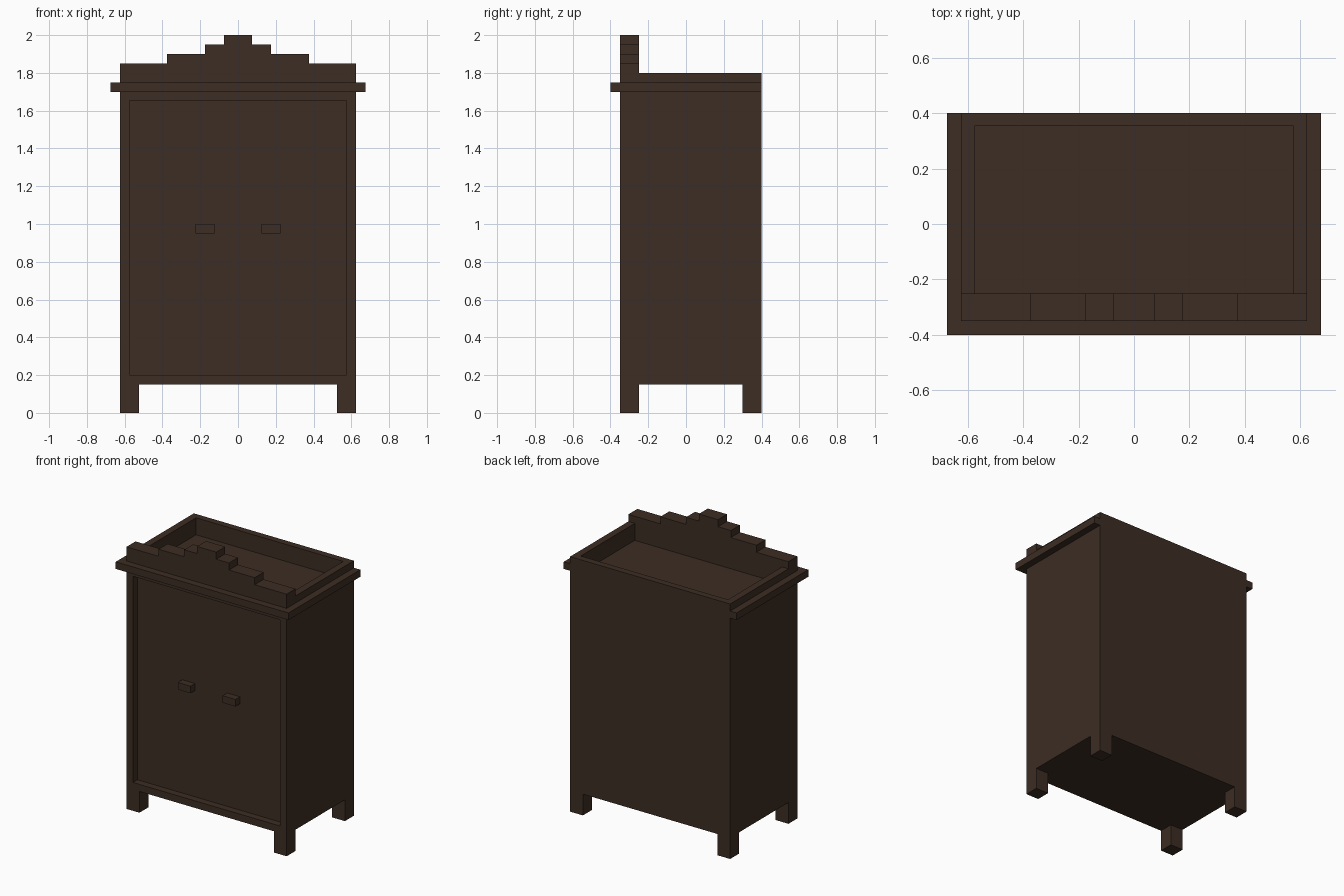
import bpy, bmesh
from mathutils import Vector

if "Cube" in bpy.data.objects:
    bpy.data.objects.remove(bpy.data.objects["Cube"])

wood = bpy.data.materials.new("dark brown wood")
wood.diffuse_color = (0.045, 0.026, 0.0168, 1)
wood.use_nodes = True
wood.node_tree.nodes["Principled BSDF"].inputs["Base Color"].default_value = wood.diffuse_color


def finish(name, bm):
    bmesh.ops.recalc_face_normals(bm, faces=bm.faces)
    me = bpy.data.meshes.new(name)
    bm.to_mesh(me)
    bm.free()
    ob = bpy.data.objects.new(name, me)
    bpy.context.collection.objects.link(ob)
    me.materials.append(wood)
    return ob


def prism(name, points, direction):
    """Extrude a closed 3D outline along a vector."""
    bm = bmesh.new()
    face = bm.faces.new([bm.verts.new(p) for p in points])
    new = bmesh.ops.extrude_face_region(bm, geom=[face], use_keep_orig=True)["geom"]
    verts = [v for v in new if isinstance(v, bmesh.types.BMVert)]
    bmesh.ops.translate(bm, verts=verts, vec=Vector(direction))
    return finish(name, bm)


def box(name, x, y, z):
    pts = [(x[0], y[0], z[0]), (x[1], y[0], z[0]), (x[1], y[1], z[0]), (x[0], y[1], z[0])]
    return prism(name, pts, (0, 0, z[1] - z[0]))


# Cabinet body with a recessed door front and a sunken top
body = box("cabinet_body", (-0.625, 0.625), (-0.35, 0.4), (0.15, 1.8))
cutters = [
    box("door_recess_cutter", (-0.575, 0.575), (-0.45, -0.30), (0.2, 1.655)),
    box("top_tray_cutter", (-0.575, 0.575), (-0.25, 0.353), (1.68, 1.9)),
]
bpy.context.view_layer.objects.active = body
for c in cutters:
    c.hide_render = True
    mod = body.modifiers.new("cut", "BOOLEAN")
    mod.operation = "DIFFERENCE"
    mod.solver = "EXACT"
    mod.object = c
    bpy.ops.object.modifier_apply(modifier=mod.name)
for c in cutters:
    bpy.data.objects.remove(c)

# Cornice strip around the front and sides
outline = [(-0.675, 0.4), (-0.675, -0.4), (0.675, -0.4), (0.675, 0.4),
           (0.625, 0.4), (0.625, -0.35), (-0.625, -0.35), (-0.625, 0.4)]
prism("cornice", [(x, y, 1.7) for x, y in outline], (0, 0, 0.05))

# Stepped pediment above the front
half = [(0.625, 1.8), (0.625, 1.85), (0.375, 1.85), (0.375, 1.9),
        (0.175, 1.9), (0.175, 1.95), (0.075, 1.95), (0.075, 2.0)]
steps = half + [(-x, z) for x, z in reversed(half)]
prism("pediment", [(x, -0.35, z) for x, z in steps], (0, 0.1, 0))

# Feet and door handles, left and right
for side, s in (("left", -1), ("right", 1)):
    for end, y in (("front", -0.35), ("back", 0.3)):
        box(f"{end}_{side}_foot", sorted((s * 0.525, s * 0.625)), (y, y + 0.1), (0, 0.15))
    box(f"{side}_handle", sorted((s * 0.125, s * 0.225)), (-0.35, -0.30), (0.95, 1.0))
